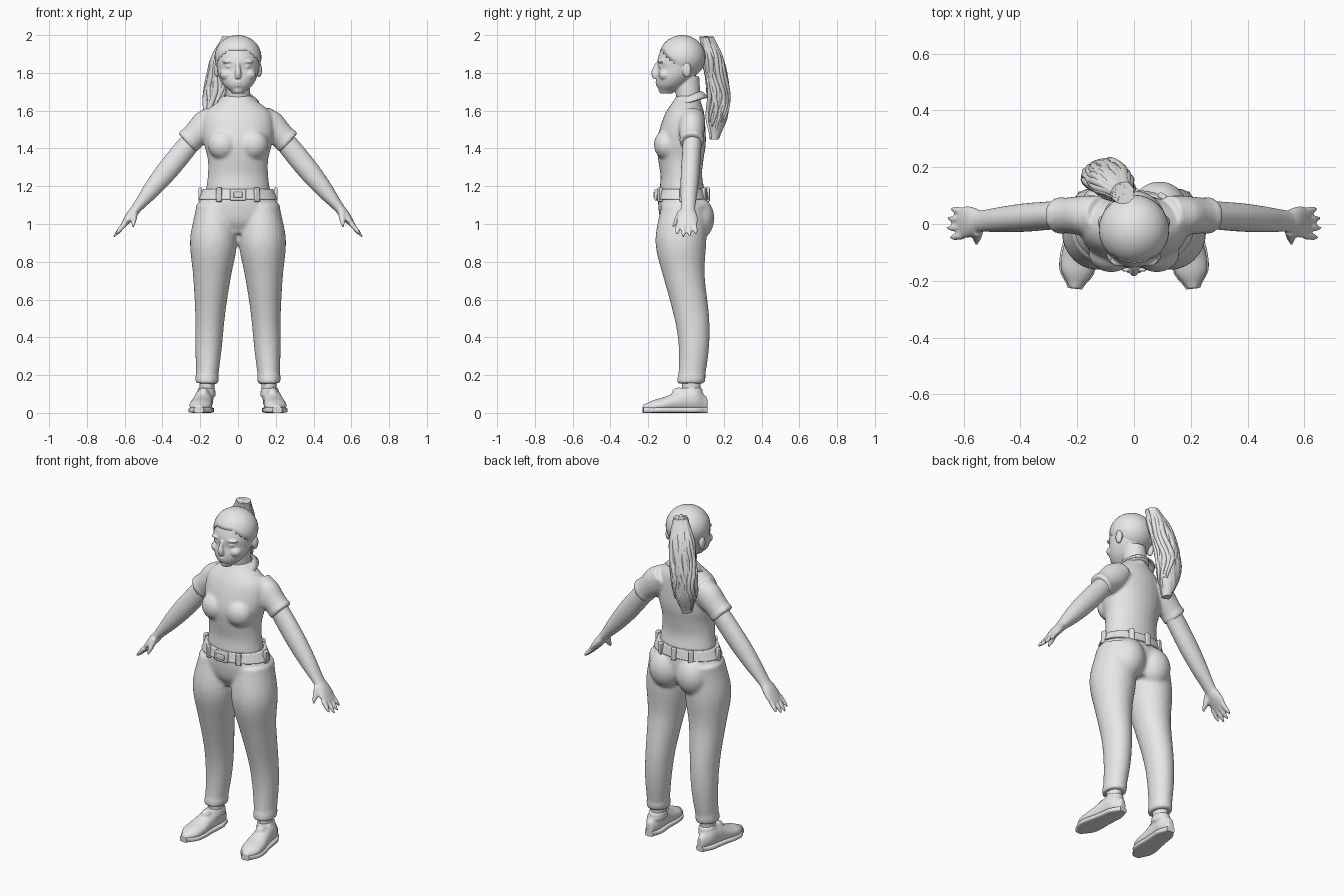
import bpy, bmesh, math, random
from mathutils import Matrix, Vector

random.seed(4)
if "Cube" in bpy.data.objects:
    bpy.data.objects.remove(bpy.data.objects["Cube"])

clay = bpy.data.materials.new("light_grey")
clay.use_nodes = True
clay.diffuse_color = (0.8, 0.8, 0.8, 1)
clay.node_tree.nodes["Principled BSDF"].inputs["Base Color"].default_value = clay.diffuse_color

X, Y, Z = Vector((1, 0, 0)), Vector((0, 1, 0)), Vector((0, 0, 1))


def sample(values, t):
    """Smooth curve through evenly spaced values, t from 0 to 1."""
    last = len(values) - 1
    i = min(int(t * last), last - 1)
    f = t * last - i
    a, b, c, d = (values[max(0, min(last, i + k))] for k in (-1, 0, 1, 2))
    return b + f / 2 * (c - a + f * (2 * a - 5 * b + 4 * c - d + f * (3 * (b - c) + d - a)))


def path(start, end, wide, deep, bend=(0, 0, 0), sway=(0, 0, 0), count=24):
    """Rings (centre, half width, half depth) along a line that may bend once or sway twice."""
    start, end, bend, sway = map(Vector, (start, end, bend, sway))
    rings = []
    for k in range(count + 1):
        t = k / count
        centre = start.lerp(end, t) + bend * math.sin(math.pi * t) + sway * math.sin(math.tau * t)
        rings.append((centre, sample(wide, t), sample(deep, t)))
    return rings


def skin(bm, rings, v=Y, both=False, sides=28, power=1):
    """Closed tube over the rings; v is the direction of their depth."""
    u = v.cross(rings[0][0] - rings[-1][0]).normalized()
    for side in (1, -1) if both else (1,):
        loops = []
        for centre, wide, deep in rings:
            loop = []
            for k in range(sides):
                c, s = math.cos(math.tau * k / sides), math.sin(math.tau * k / sides)
                p = centre + u * wide * math.copysign(abs(c) ** power, c)
                p += v * deep * math.copysign(abs(s) ** power, s)
                loop.append(bm.verts.new((p.x * side, p.y, p.z)))
            loops.append(loop)
        for a, b in zip(loops, loops[1:]):
            for k in range(sides):
                bm.faces.new((a[k - 1], a[k], b[k], b[k - 1]))
        bm.faces.new(loops[0])
        bm.faces.new(loops[-1])


def blob(bm, centre, radii, both=False):
    for side in (1, -1) if both else (1,):
        place = Matrix.Translation((centre[0] * side, centre[1], centre[2]))
        bmesh.ops.create_uvsphere(bm, u_segments=32, v_segments=20, radius=1,
                                  matrix=place @ Matrix.Diagonal((*radii, 1)))


def box(bm, centre, size, turn=0):
    place = Matrix.Translation(centre) @ Matrix.Rotation(turn, 4, "Z")
    bmesh.ops.create_cube(bm, size=1, matrix=place @ Matrix.Diagonal((*size, 1)))


def finish(bm, name, voxel=0, smooth=0, bevel=0, thick=0):
    """Turn the parts into one object; a voxel size melts them together."""
    bmesh.ops.recalc_face_normals(bm, faces=bm.faces)
    mesh = bpy.data.meshes.new(name)
    bm.to_mesh(mesh)
    bm.free()
    mesh.materials.append(clay)
    mesh.polygons.foreach_set("use_smooth", [True] * len(mesh.polygons))
    mesh.set_sharp_from_angle(angle=math.radians(45))
    ob = bpy.data.objects.new(name, mesh)
    bpy.context.collection.objects.link(ob)
    if thick:
        solid = ob.modifiers.new("thickness", "SOLIDIFY")
        solid.thickness, solid.offset = thick, -1
    if voxel:
        blend = ob.modifiers.new("blend", "REMESH")
        blend.mode, blend.voxel_size, blend.use_smooth_shade = "VOXEL", voxel, True
        soften = ob.modifiers.new("soften", "SMOOTH")
        soften.factor, soften.iterations = 0.5, smooth
    if bevel:
        rounding = ob.modifiers.new("rounding", "BEVEL")
        rounding.width, rounding.segments = bevel, 2


# Shirt: torso, bust, sleeves and sleeve hems
bm = bmesh.new()
skin(bm, path(start=(0, -.02, 1.17), end=(0, .01, 1.68), bend=(0, -.02, 0),
              wide=(.17, .16, .16, .18, .19, .17, .07), deep=(.12, .11, .12, .13, .12, .1, .06)))
blob(bm, centre=(.08, -.1, 1.42), radii=(.08, .07, .08), both=True)
sleeve = path(start=(.12, .03, 1.57), end=(.27, .03, 1.43),
              wide=(.065, .08, .07, .065), deep=(.07, .07, .065, .06))
skin(bm, sleeve, both=True)
skin(bm, [(centre, wide + .004, deep + .004) for centre, wide, deep in sleeve[-4:]], both=True)
finish(bm, "polo_shirt", voxel=.009, smooth=5)

# Collar: folded band, open at the front, with a drooping point on each side
bm = bmesh.new()
rows = []
for k in range(-40, 41):
    angle = math.radians(4 * k)
    c, s = math.cos(angle), math.sin(angle)
    front = max(0, -c)
    point = .015 * math.exp(-(abs(k) / 4 - 9) ** 2)
    fold, edge = 1.675 + .03 * c, .112 + point
    profile = ((.066, fold - .03), (.075, fold), (.09, fold - .01 - .02 * front),
               (edge, fold - .03 - .04 * front - point))
    rows.append([bm.verts.new((r * s, r * c + .005, z)) for r, z in profile])
for a, b in zip(rows, rows[1:]):
    for j in range(len(a) - 1):
        bm.faces.new((a[j], a[j + 1], b[j + 1], b[j]))
finish(bm, "collar", thick=.009)

# Trousers: pelvis, seat, legs and hems
bm = bmesh.new()
skin(bm, path(start=(0, -.02, 1.19), end=(0, -.01, .95),
              wide=(.17, .2, .22, .21, .15), deep=(.12, .13, .13, .12, .09)))
blob(bm, centre=(.09, .05, 1.03), radii=(.1, .1, .12), both=True)
leg = path(start=(.12, -.01, 1.1), end=(.165, .025, .155), sway=(0, -.025, 0),
           wide=(.1, .125, .1, .08, .07, .057), deep=(.12, .135, .11, .095, .08, .07))
skin(bm, leg, both=True)
skin(bm, [(centre, wide + .004, deep + .004) for centre, wide, deep in leg[-2:]], both=True)
finish(bm, "trousers", voxel=.01, smooth=5)

# Belt, its loops at even turns round the waist, and the buckle
bm = bmesh.new()
skin(bm, path(start=(0, -.02, 1.185), end=(0, -.02, 1.13), wide=(.185, .21), deep=(.13, .14),
              count=2), sides=64)
finish(bm, "belt", bevel=.004)
bm = bmesh.new()
for turn in (1, 3, 5, 6, 7, 9, 11):
    angle = turn * math.pi / 6
    box(bm, centre=(.2 * math.sin(angle), -.02 - .136 * math.cos(angle), 1.155),
        size=(.03, .02, .075), turn=angle)
finish(bm, "belt_loops", bevel=.005)
bm = bmesh.new()
box(bm, centre=(0, -.157, 1.155), size=(.085, .02, .06))
box(bm, centre=(0, -.166, 1.155), size=(.05, .014, .03))
finish(bm, "buckle", bevel=.005)

# Arms with palms, fingers and thumbs
bm = bmesh.new()
wrist, knuckles = (.54, .01, 1.08), (.615, .005, .985)
skin(bm, path(start=(.23, .035, 1.46), end=wrist,
              wide=(.055, .058, .056, .045, .027), deep=(.05, .05, .05, .045, .038)), both=True)
skin(bm, path(start=wrist, end=knuckles, wide=(.026, .026, .02, .012),
              deep=(.038, .05, .056, .05)), both=True)
for finger, reach in enumerate((.85, 1.05, 1, .8)):
    y = .028 * finger - .04
    skin(bm, path(start=(.6, y, 1), end=(.6 + .055 * reach, y * 1.2, 1 - .065 * reach),
                  wide=(.014, .013, .011, .005), deep=(.014, .013, .012, .006)), both=True, sides=12)
skin(bm, path(start=(.55, -.02, 1.06), end=(.555, -.07, .985),
              wide=(.025, .02, .014, .006), deep=(.02, .018, .013, .006)), v=X, both=True, sides=14)
finish(bm, "arms", voxel=.006, smooth=3)

# Head: skull, neck and facial features
bm = bmesh.new()
skin(bm, path(start=(0, -.105, 1.69), end=(0, -.02, 1.99), bend=(0, .03, 0),
              wide=(.03, .075, .1, .11, .116, .11, .09, .035),
              deep=(.03, .075, .1, .11, .125, .12, .1, .04)))
skin(bm, path(start=(0, .02, 1.6), end=(0, 0, 1.78), wide=(.066, .064), deep=(.06, .07)))
skin(bm, path(start=(0, -.148, 1.855), end=(0, -.163, 1.77), bend=(0, -.005, 0),
              wide=(.01, .012, .018, .014), deep=(.012, .018, .022, .014)), sides=16)
features = {
    "brow": ((.045, -.13, 1.86), (.04, .02, .01)),
    "eye": ((.045, -.125, 1.834), (.022, .02, .013)),
    "cheek": ((.06, -.11, 1.79), (.035, .035, .03)),
    "ear": ((.112, .005, 1.815), (.015, .023, .04)),
    "upper_lip": ((0, -.146, 1.75), (.027, .016, .007)),
    "lower_lip": ((0, -.144, 1.736), (.023, .016, .008)),
    "chin": ((0, -.126, 1.71), (.028, .02, .02)),
}
for centre, radii in features.values():
    blob(bm, centre, radii, both=centre[0] > 0)
finish(bm, "head", voxel=.005, smooth=2)

# Hair swept back from the forehead, cut along a slanted hairline
bm = bmesh.new()
blob(bm, centre=(0, -.02, 1.883), radii=(.124, .123, .117))
centres = {face: face.calc_center_median() for face in bm.faces}
bare = [face for face, mid in centres.items() if mid.y < -.06 - .9 * (mid.z - 1.84)]
bmesh.ops.delete(bm, geom=bare, context="FACES")
finish(bm, "hair_cap", thick=.014)

# Ponytail: tapering core wrapped in wavy locks
bm = bmesh.new()
tail = path(start=(-.04, .11, 1.99), end=(-.11, .15, 1.45), bend=(-.025, .04, 0),
            wide=(.03, .07, .075, .08, .07, .03), deep=(.03, .055, .06, .063, .06, .03))
skin(bm, [(centre, wide * .85, deep * .85) for centre, wide, deep in tail])
for k in range(34):
    phase, depth = random.uniform(0, math.tau), random.uniform(.7, .87)
    length = random.randint(17, len(tail))
    lock = []
    for i, (centre, wide, deep) in enumerate(tail[:length]):
        angle = k * 2.4 + (.1 + .01 * i) * math.sin(i * .5 + phase)
        offset = X * wide * math.cos(angle) + Y * deep * math.sin(angle)
        taper = 1 - .8 * (i / length) ** 4
        lock.append((centre + offset * depth, .018 * taper, .015 * taper))
    skin(bm, lock, sides=10)
finish(bm, "ponytail")

# Shoes: uppers resting on flat soles, with tongue, ankle opening and socks
footprint = path(start=(.17, .112, 0), end=(.208, -.228, 0),
                 wide=(.02, .045, .049, .053, .06, .055, .02),
                 deep=(.04, .065, .064, .052, .04, .032, .02))
bm = bmesh.new()
skin(bm, [(centre + Z * (deep + .004), wide, deep) for centre, wide, deep in footprint], v=Z, both=True)
skin(bm, path(start=(.168, .03, .09), end=(.167, .03, .132), wide=(.05, .046), deep=(.062, .056)), both=True)
blob(bm, centre=(.183, -.035, .108), radii=(.028, .04, .026), both=True)
finish(bm, "shoe_uppers", voxel=.007, smooth=3)
bm = bmesh.new()
skin(bm, [(centre + Z * .015, wide + .005, .015) for centre, wide, deep in footprint],
     v=Z, both=True, power=.5)
finish(bm, "shoe_soles")
bm = bmesh.new()
skin(bm, path(start=(.165, .028, .1), end=(.165, .028, .2), wide=(.04, .04), deep=(.047, .05)), both=True)
finish(bm, "socks")
